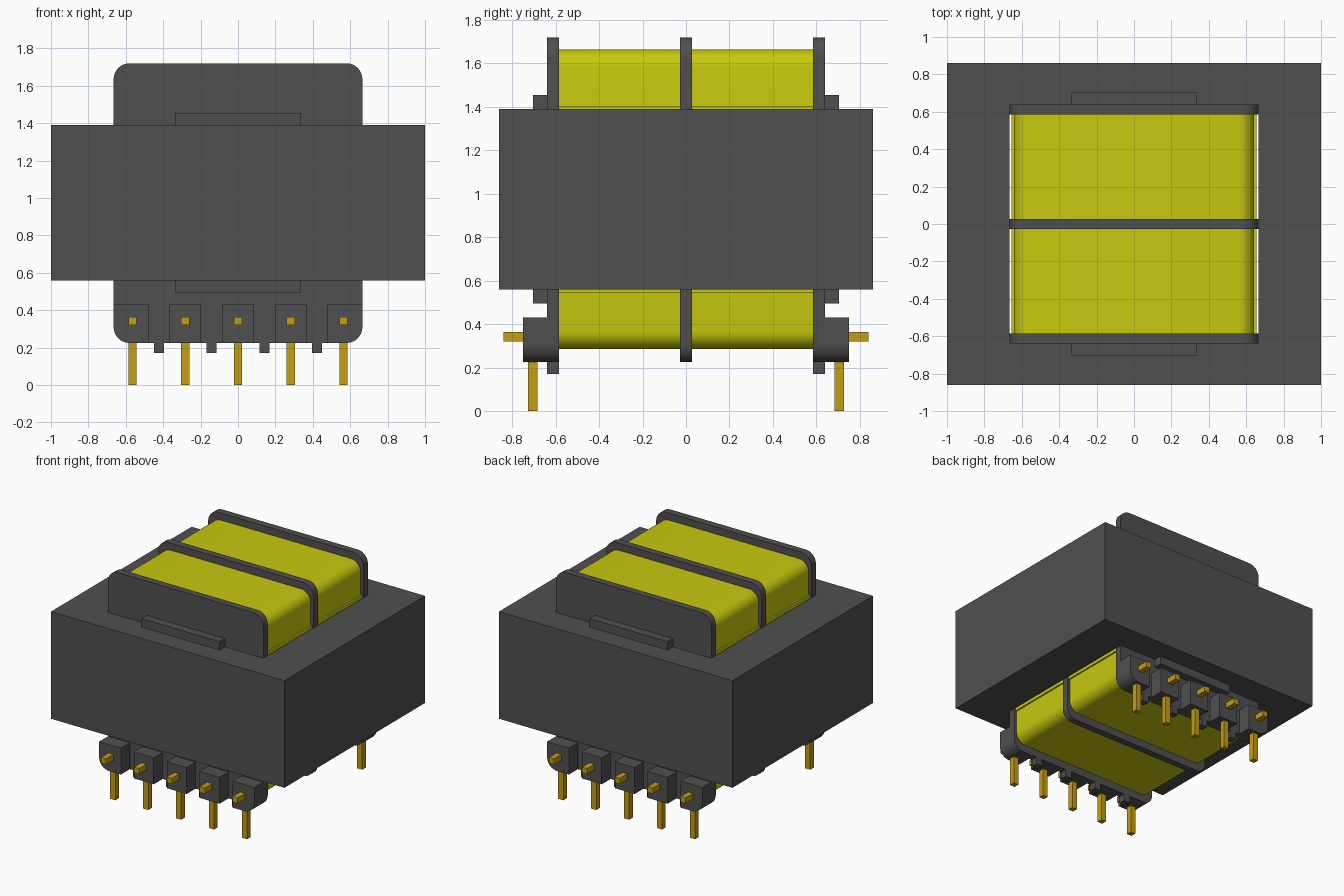
import bpy
import bmesh
from math import sin, cos, pi, radians

cube = bpy.data.objects.get("Cube")
if cube:
    bpy.data.objects.remove(cube, do_unlink=True)


def material(name, rgb):
    m = bpy.data.materials.new(name)
    m.use_nodes = True
    m.diffuse_color = (*rgb, 1)
    m.node_tree.nodes["Principled BSDF"].inputs["Base Color"].default_value = (*rgb, 1)
    return m


GREY = material("dark grey", (0.08, 0.08, 0.08))
YELLOW = material("yellow tape", (0.58, 0.58, 0.005))
BRASS = material("brass", (0.56, 0.34, 0.006))


def finish(name, bm, mat, smooth=False):
    bmesh.ops.recalc_face_normals(bm, faces=bm.faces)
    mesh = bpy.data.meshes.new(name)
    bm.to_mesh(mesh)
    bm.free()
    mesh.materials.append(mat)
    ob = bpy.data.objects.new(name, mesh)
    bpy.context.collection.objects.link(ob)
    if smooth:
        bpy.ops.object.select_all(action='DESELECT')
        ob.select_set(True)
        bpy.context.view_layer.objects.active = ob
        bpy.ops.object.shade_smooth_by_angle(angle=radians(30))
    return ob


def slab(name, x, y, z, mat, radii=(0, 0, 0, 0)):
    """Extrude an xz rectangle along y; radii: low-left, low-right, top-right, top-left."""
    corners = [(x[0], z[0], 1, 1), (x[1], z[0], -1, 1),
               (x[1], z[1], -1, -1), (x[0], z[1], 1, -1)]
    points = []
    for i, (cx, cz, sx, sz) in enumerate(corners):
        r = radii[i]
        steps = 8 if r else 0
        for k in range(steps + 1):
            a = pi + i * pi / 2 + (k / steps * pi / 2 if steps else 0)
            points.append((cx + sx * r + r * cos(a), cz + sz * r + r * sin(a)))
    bm = bmesh.new()
    face = bm.faces.new([bm.verts.new((px, y[0], pz)) for px, pz in points])
    ext = bmesh.ops.extrude_face_region(bm, geom=[face])
    for v in ext["geom"]:
        if isinstance(v, bmesh.types.BMVert):
            v.co.y = y[1]
    return finish(name, bm, mat, any(radii))


# Laminated core with a rectangular window
W, D = 0.665, 0.64
bm = bmesh.new()
loops = []
for hx, hy in ((1, 0.86), (W, D)):
    for z in (0.56, 1.39):
        loops.append([bm.verts.new((sx * hx, sy * hy, z))
                      for sx, sy in ((-1, -1), (1, -1), (1, 1), (-1, 1))])
for a, b in ((0, 1), (1, 3), (3, 2), (2, 0)):
    for i in range(4):
        j = (i + 1) % 4
        bm.faces.new((loops[a][i], loops[a][j], loops[b][j], loops[b][i]))
finish("core", bm, GREY)

# Bobbin flanges
R = 0.085
for name, y in (("front_flange", (-D, -0.585)), ("middle_flange", (-0.027, 0.027)),
                ("back_flange", (0.585, D))):
    slab(name, (-W, W), y, (0.225, 1.72), GREY, (R,) * 4)

# Windings, with the wider wrap inside the window
for name, y in (("front_winding", (-0.585, -0.027)), ("back_winding", (0.027, 0.585))):
    slab(name, (-0.642, 0.642), y, (0.285, 1.665), YELLOW, (R,) * 4)
    slab(name + "_wrap", (-0.654, 0.654), y, (0.545, 1.405), YELLOW)

# Terminal rows, mirrored front and back
for side, s in (("front", -1), ("back", 1)):
    def span(a, b):
        return sorted((s * a, s * b))

    slab(side + "_upper_tab", (-0.335, 0.335), span(D, 0.705), (1.39, 1.455), GREY)
    slab(side + "_lower_tab", (-0.335, 0.335), span(D, 0.705), (0.495, 0.56), GREY)
    for i in range(5):
        cx = (i - 2) * 0.282
        lo, hi = cx - 0.085, cx + 0.085
        radii = [0, 0, 0, 0]
        if i == 0:
            lo, radii[0] = -W, R
        if i == 4:
            hi, radii[1] = W, R
        slab(f"{side}_pin_block_{i}", (lo, hi), span(D, 0.75), (0.225, 0.43), GREY, radii)
        px = (cx - 0.022, cx + 0.022)
        slab(f"{side}_pin_{i}", px, span(0.683, 0.727), (0, 0.24), BRASS)
        slab(f"{side}_wire_post_{i}", px, span(0.74, 0.84), (0.32, 0.364), BRASS)
    for i in range(4):
        cx = (i - 1.5) * 0.282
        slab(f"{side}_standoff_{i}", (cx - 0.027, cx + 0.027), span(0.585, D),
             (0.17, 0.23), GREY)
